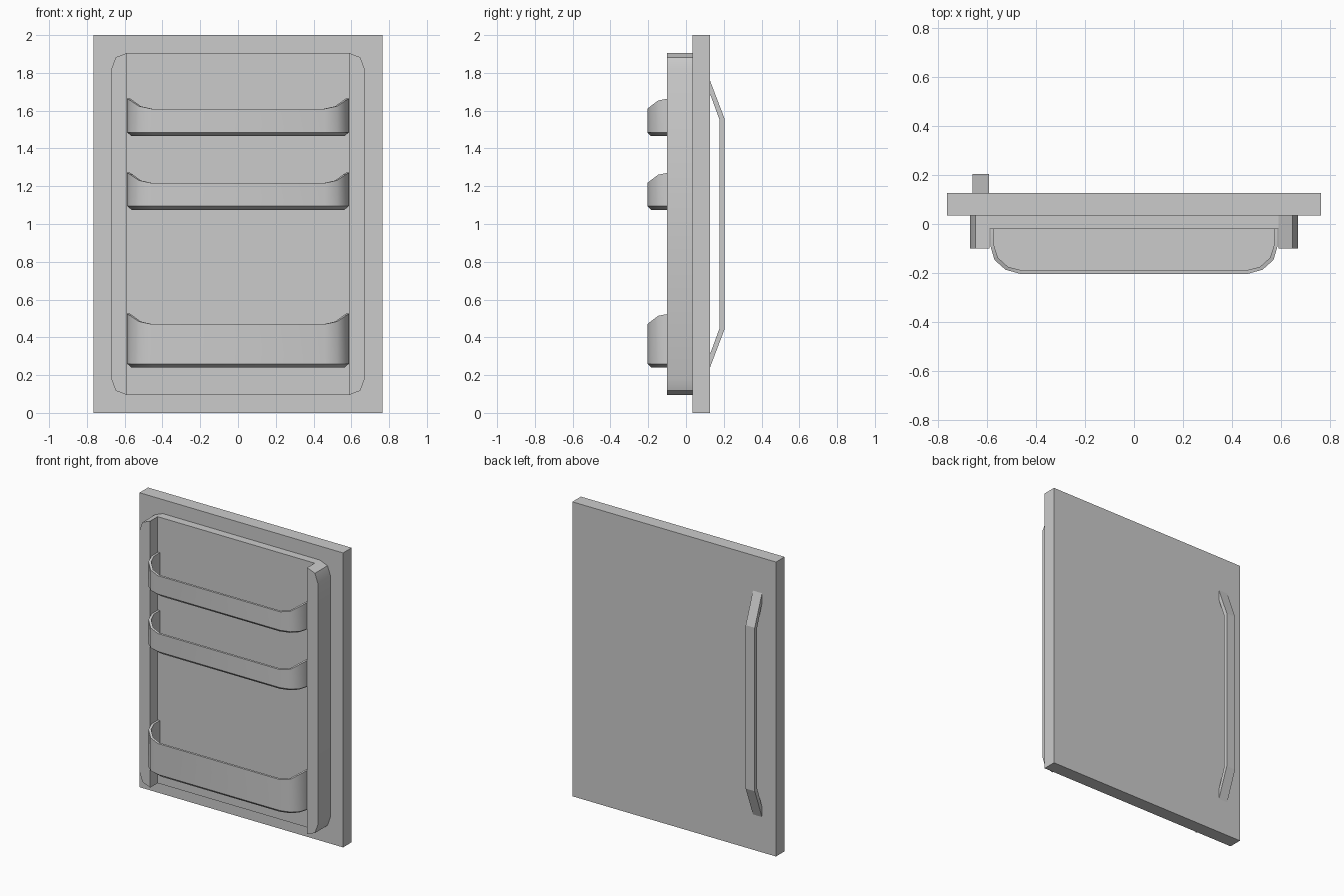
import bpy, bmesh

if "Cube" in bpy.data.objects:
    bpy.data.objects.remove(bpy.data.objects["Cube"])


def finish(name, bm, smooth=None):
    bmesh.ops.recalc_face_normals(bm, faces=bm.faces)
    me = bpy.data.meshes.new(name)
    bm.to_mesh(me)
    bm.free()
    ob = bpy.data.objects.new(name, me)
    bpy.context.collection.objects.link(ob)
    if smooth:
        bpy.ops.object.select_all(action='DESELECT')
        ob.select_set(True)
        bpy.context.view_layer.objects.active = ob
        bpy.ops.object.shade_smooth_by_angle(angle=smooth)
    return ob


def prism(name, pts, offset, smooth=None):
    """Extrude a closed outline of 3D points along an offset."""
    bm = bmesh.new()
    face = bm.faces.new([bm.verts.new(p) for p in pts])
    ext = bmesh.ops.extrude_face_region(bm, geom=[face])
    verts = [g for g in ext['geom'] if isinstance(g, bmesh.types.BMVert)]
    bmesh.ops.translate(bm, verts=verts, vec=offset)
    return finish(name, bm, smooth)


# Door slab
W, BACK, FRONT = 0.765, 0.127, 0.035
prism("door_panel", [(-W, BACK, 0), (W, BACK, 0), (W, BACK, 2), (-W, BACK, 2)],
      (0, FRONT - BACK, 0))

# Inner liner: recessed back panel and two raised side rails
X, TOP, BOT, REC, LIP = 0.59, 1.905, 0.095, -0.02, -0.1
prism("liner_panel", [(-X, FRONT, BOT), (X, FRONT, BOT), (X, FRONT, TOP), (-X, FRONT, TOP)],
      (0, REC - FRONT, 0))
corner = [(X, TOP), (0.648, 1.882), (0.67, 1.82)]
rail = corner + [(x, 2 - z) for x, z in reversed(corner)]
for side, s in (("left", -1), ("right", 1)):
    prism(side + "_liner_rail", [(s * x, FRONT, z) for x, z in rail],
          (0, LIP - FRONT, 0), 0.8)

# Shelf trays: U-shaped plan swept through a wall section, rim dips at the front
# Each entry: outer x, outer y, inner x, inner y, rim rise above front rim (0..1)
PLAN = [(0.587, -0.02, 0.573, -0.02, 1), (0.587, -0.09, 0.573, -0.085, 1),
        (0.570, -0.147, 0.556, -0.138, 0.8), (0.525, -0.187, 0.515, -0.175, 0.25),
        (0.460, -0.205, 0.455, -0.19, 0)]
PLAN = PLAN + [(-a, b, -c, d, r) for a, b, c, d, r in reversed(PLAN)]


def tray(name, bottom, front, side):
    bm = bmesh.new()
    rows = []
    for ox, oy, ix, iy, r in PLAN:
        rim = front + (side - front) * r
        bx, by = ox * 0.96, min(oy + 0.02, REC)
        section = [(bx, by, bottom), (ox, oy, bottom + 0.02), (ox, oy, rim),
                   (ix, iy, rim), (ix, iy, bottom + 0.02)]
        rows.append([bm.verts.new(p) for p in section])
    for a, b in zip(rows, rows[1:]):
        for i in range(4):
            bm.faces.new((a[i], a[i + 1], b[i + 1], b[i]))
    bm.faces.new([r[0] for r in rows])
    bm.faces.new([r[4] for r in rows])
    # Close the back against the liner
    a, b = rows[0], rows[-1]
    bm.faces.new((a[0], a[4], b[4], b[0]))
    for r in (a, b):
        bm.faces.new((r[0], r[1], r[2], r[3], r[4]))
    finish(name, bm, 0.7)


tray("upper_tray", 1.465, 1.61, 1.665)
tray("middle_tray", 1.075, 1.217, 1.272)
tray("lower_tray", 0.24, 0.47, 0.525)

# Door handle: bent bar profile, symmetric about mid height
outer = [(BACK, 1.76), (0.205, 1.555)]
inner = [(0.178, 1.55), (BACK, 1.69)]
flip = lambda pts: [(y, 2 - z) for y, z in reversed(pts)]
profile = outer + flip(outer) + flip(inner) + inner
prism("door_handle", [(-0.66, y, z) for y, z in profile], (0.068, 0, 0))
